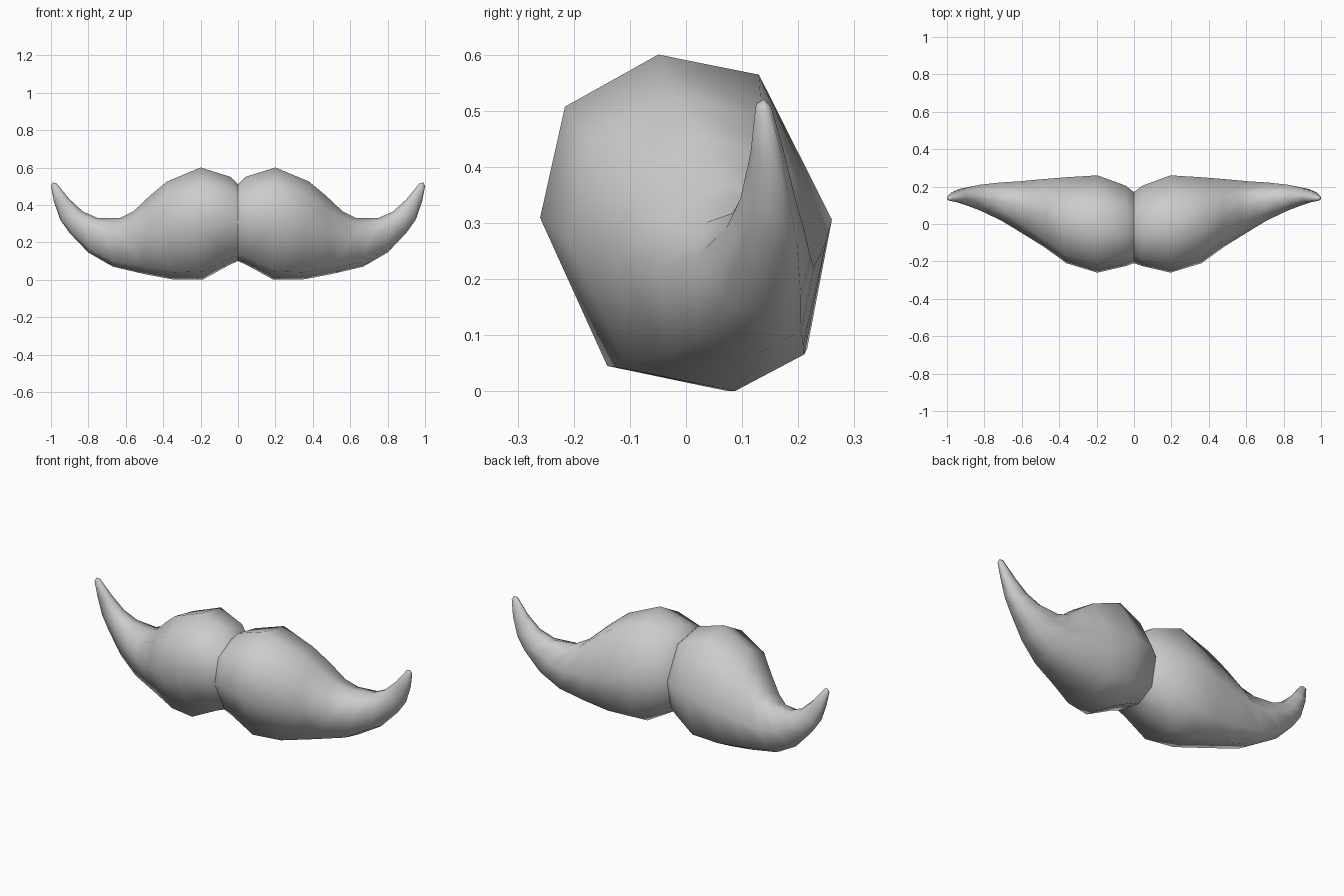
import bpy, bmesh

if "Cube" in bpy.data.objects:
    bpy.data.objects.remove(bpy.data.objects["Cube"])

# Eight-sided cross-section: (depth, height), each -1..1
SECTION = [(-.19, 1), (.5, .88), (1, .02), (.83, -.75),
           (.29, -1), (-.54, -.85), (-1, .03), (-.83, .69)]

# Stations from centre to tip: top x, top z, bottom x, bottom z, front y, back y
STATIONS = [
    (0, .51, 0, .10, -.21, .17),
    (.04, .55, .05, .077, -.225, .205),
    (.20, .60, .19, 0, -.26, .26),
    (.38, .525, .34, 0, -.21, .25),
    (.47, .45, .50, .03, -.12, .24),
    (.56, .365, .67, .07, -.04, .228),
    (.63, .33, .80, .145, .02, .222),
    (.75, .33, .90, .25, .072, .21),
    (.83, .365, .95, .32, .097, .195),
    (.90, .43, .985, .42, .115, .175),
    (.97, .515, 1.0, .50, .124, .152),
]

# One half, lofted through the stations
bm = bmesh.new()
rings = []
for tx, tz, bx, bz, yf, yb in STATIONS:
    ring = []
    for d, h in SECTION:
        t = (h + 1) / 2
        ring.append(bm.verts.new((bx + (tx - bx) * t,
                                  yf + (yb - yf) * (d + 1) / 2,
                                  bz + (tz - bz) * t)))
    rings.append(ring)
n = len(SECTION)
for a, b in zip(rings, rings[1:]):
    for i in range(n):
        j = (i + 1) % n
        bm.faces.new((a[i], a[j], b[j], b[i]))

# Rounded point at the tip
tip = bm.verts.new((.99, .138, .52))
for i in range(n):
    bm.faces.new((rings[-1][i], rings[-1][(i + 1) % n], tip))
bmesh.ops.recalc_face_normals(bm, faces=bm.faces)
if sum(f.normal.y * f.calc_center_median().y for f in bm.faces if f.calc_center_median().x < .4) < 0:
    bmesh.ops.reverse_faces(bm, faces=bm.faces)
for f in bm.faces:
    f.smooth = True

me = bpy.data.meshes.new("moustache")
bm.to_mesh(me)
bm.free()
moustache = bpy.data.objects.new("moustache", me)
bpy.context.collection.objects.link(moustache)

# Mirrored half, unmerged so the centre parting stays crisp
mirror = moustache.modifiers.new("mirror", 'MIRROR')
mirror.use_mirror_merge = False
